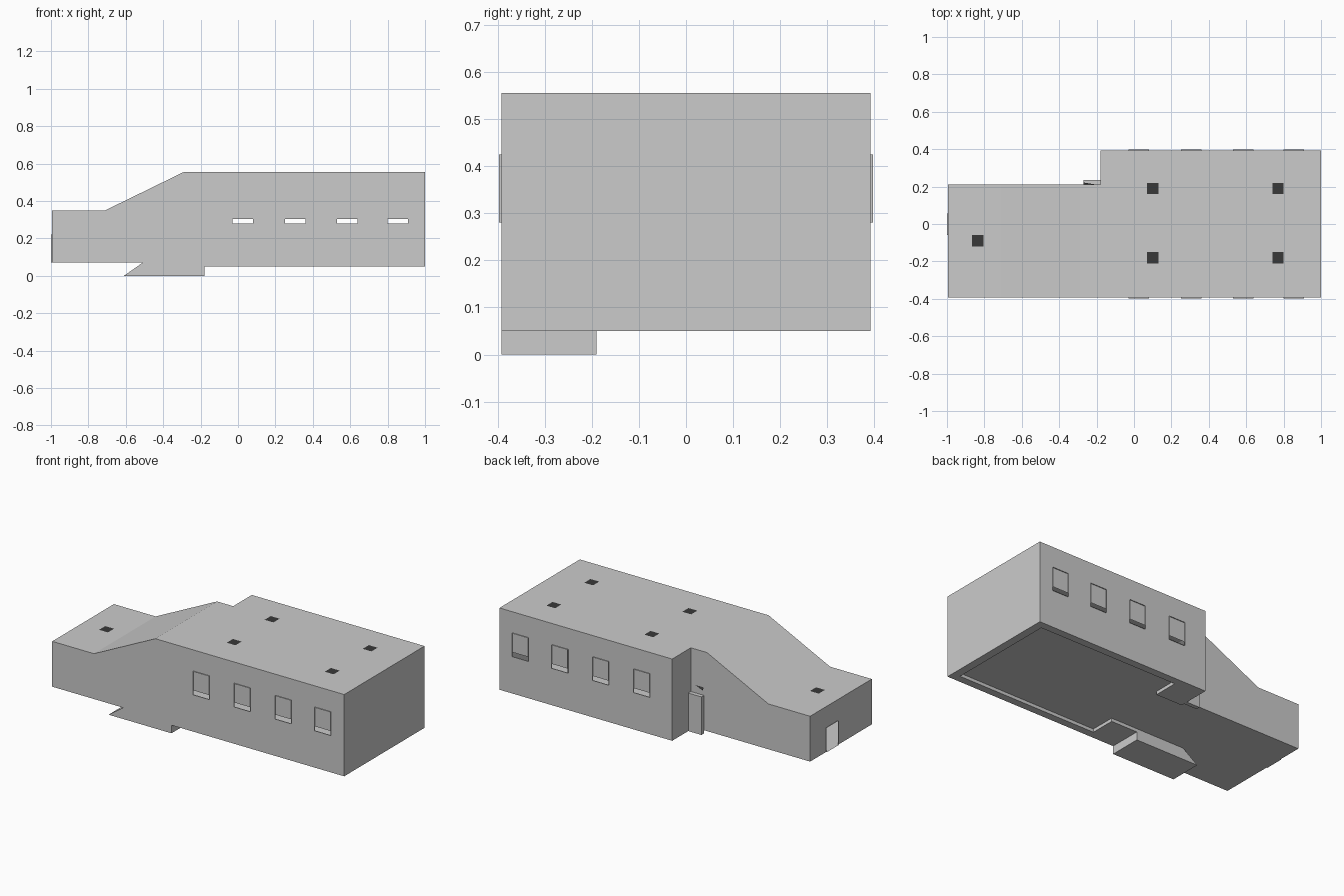
import bpy, bmesh
from mathutils import Vector

if "Cube" in bpy.data.objects:
    bpy.data.objects.remove(bpy.data.objects["Cube"])

X0, X1, XJ = -0.995, 1.0, -0.18      # entry end, hall end, jog between them
YF, YB, YE = -0.392, 0.392, 0.21     # front wall, hall back wall, entry back wall
FLOOR, RIM, LOW, TOP = 0.07, 0.05, 0.35, 0.555
WINDOWS = [(-0.03, 0.08), (0.25, 0.36), (0.53, 0.64), (0.80, 0.91)]
WZ0, WSILL, WZ1 = 0.28, 0.305, 0.425
DOOR = (-0.06, 0.055)
DZ = 0.22


class Part:
    """Collects outward-facing polygons for one object."""
    def __init__(self, name):
        self.name, self.bm = name, bmesh.new()

    def face(self, pts, out):
        f = self.bm.faces.new([self.bm.verts.new(p) for p in pts])
        f.normal_update()
        if f.normal.dot(Vector(out)) < 0:
            f.normal_flip()

    def xz(self, pts, y, s):
        self.face([(x, y, z) for x, z in pts], (0, s, 0))

    def yz(self, pts, x, s):
        self.face([(x, y, z) for y, z in pts], (s, 0, 0))

    def xy(self, pts, z, s):
        self.face([(x, y, z) for x, y in pts], (0, 0, s))

    def finish(self, color=None):
        bmesh.ops.remove_doubles(self.bm, verts=self.bm.verts, dist=1e-5)
        me = bpy.data.meshes.new(self.name)
        self.bm.to_mesh(me)
        self.bm.free()
        if color:
            m = bpy.data.materials.new(self.name + "_material")
            m.diffuse_color = color
            m.use_nodes = True
            m.node_tree.nodes["Principled BSDF"].inputs["Base Color"].default_value = m.diffuse_color
            me.materials.append(m)
        ob = bpy.data.objects.new(self.name, me)
        bpy.context.collection.objects.link(ob)


def rect(a0, a1, b0, b1):
    return [(a0, b0), (a1, b0), (a1, b1), (a0, b1)]


def pierced(put, a0, a1, b0, b1, holes, h0, h1, at, s):
    """Wall rectangle split into panels around a row of openings."""
    cuts = [a0] + [v for h in holes for v in h] + [a1]
    for i, (l, r) in enumerate(zip(cuts, cuts[1:])):
        for lo, hi in ([(b0, h0), (h1, b1)] if i % 2 else [(b0, h0), (h0, h1), (h1, b1)]):
            if hi - lo > 1e-6:
                put(rect(l, r, lo, hi), at, s)


# walls
walls = Part("walls")
upper = [(XJ, TOP), (-0.29, TOP), (-0.71, LOW), (X0, LOW)]
walls.xz([(X0, FLOOR), (-0.51, FLOOR), (-0.61, 0), (XJ, 0)] + upper, YF, -1)
walls.xz([(X0, FLOOR), (XJ, FLOOR)] + upper, YE, 1)
for y, s in ((YF, -1), (YB, 1)):
    pierced(walls.xz, XJ, X1, RIM, TOP, WINDOWS, WZ0, WZ1, y, s)
walls.yz(rect(YF, YB, RIM, TOP), X1, 1)
walls.yz(rect(YE, YB, RIM, TOP), XJ, -1)
pierced(walls.yz, YF, YE, FLOOR, LOW, [DOOR], FLOOR, DZ, X0, -1)
walls.finish()

# roof: high flat, slope, low flat
roof = Part("roof")
roof.xy([(-0.29, YF), (X1, YF), (X1, YB), (XJ, YB), (XJ, YE), (-0.29, YE)], TOP, 1)
roof.face([(-0.29, YF, TOP), (-0.29, YE, TOP), (-0.71, YE, LOW), (-0.71, YF, LOW)], (0, 0, 1))
roof.xy(rect(X0, -0.71, YF, YE), LOW, 1)
roof.finish()

# floor: raised centre with a lower border
step = [(XJ, -0.19), (0, -0.19), (0, -0.345), (0.95, -0.345),
        (0.95, 0.345), (0, 0.345), (0, 0.19), (XJ, 0.19)]
floor = Part("floor")
floor.xy([(X0, YF), (-0.51, YF), (-0.51, -0.19)] + step + [(XJ, YE), (X0, YE)], FLOOR, -1)
floor.xy([(XJ, YF), (X1, YF), (X1, YB), (XJ, YB)] + step[::-1], RIM, -1)
for (xa, ya), (xb, yb) in zip(step, step[1:]):
    floor.face([(xa, ya, RIM), (xb, yb, RIM), (xb, yb, FLOOR), (xa, ya, FLOOR)],
               (ya - yb, xb - xa, 0))
floor.finish()

# stairwell sunk below the front side
well = Part("stairwell")
well.xy(rect(-0.61, XJ, YF, -0.19), 0, -1)
well.yz(rect(YF, -0.19, 0, RIM), XJ, 1)
well.xz([(-0.61, 0), (XJ, 0), (XJ, FLOOR), (-0.51, FLOOR)], -0.19, 1)
well.face([(-0.61, YF, 0), (-0.61, -0.19, 0), (-0.51, -0.19, FLOOR), (-0.51, YF, FLOOR)], (-1, 0, 1))
well.finish()

# windows: shallow frame, pane with a gap below it
frames, panes = Part("window_frames"), Part("window_panes")
for y, s in ((YF, -1), (YB, 1)):
    yo = y + s * 0.005
    for a, b in WINDOWS:
        for x, d in ((a, -1), (b, 1)):
            frames.yz(rect(y, yo, WZ0, WZ1), x, d)
        for z, d in ((WZ0, -1), (WZ1, 1)):
            frames.xy(rect(a, b, y, yo), z, d)
        panes.xz(rect(a, b, WSILL, WZ1), y, s)
frames.finish()
panes.finish()

# frame of the open end door
frame = Part("end_door_frame")
for y, d in zip(DOOR, (-1, 1)):
    frame.face([(X0, y, FLOOR), (-1, y, FLOOR), (-1, y, DZ), (X0, y, DZ)], (0, d, 0))
for z, d in ((FLOOR, -1), (DZ, 1)):
    frame.xy(rect(-1, X0, *DOOR), z, d)
frame.finish()

# side door box in the corner of the jog
door = Part("side_door")
door.xz(rect(-0.27, XJ, RIM, 0.285), 0.235, 1)
door.yz(rect(YE, 0.235, RIM, 0.285), -0.27, -1)
door.xy(rect(-0.27, XJ, YE, 0.235), 0.285, 1)
door.xy(rect(-0.27, XJ, YE, 0.235), RIM, -1)
door.finish()

# dark openings: roof hatches and the gap above the side door
dark = Part("roof_hatches")
for x, y, z in [(0.1, 0.19, TOP), (0.1, -0.18, TOP), (0.77, 0.19, TOP), (0.77, -0.18, TOP), (-0.835, -0.09, LOW)]:
    dark.xy(rect(x - 0.03, x + 0.03, y - 0.03, y + 0.03), z + 0.002, 1)
dark.face([(-0.27, YE + 0.012, 0.32), (-0.27, YE + 0.002, 0.335), (-0.21, YE + 0.002, 0.335)], (0, 1, 1))
dark.finish((0.04, 0.04, 0.04, 1))
